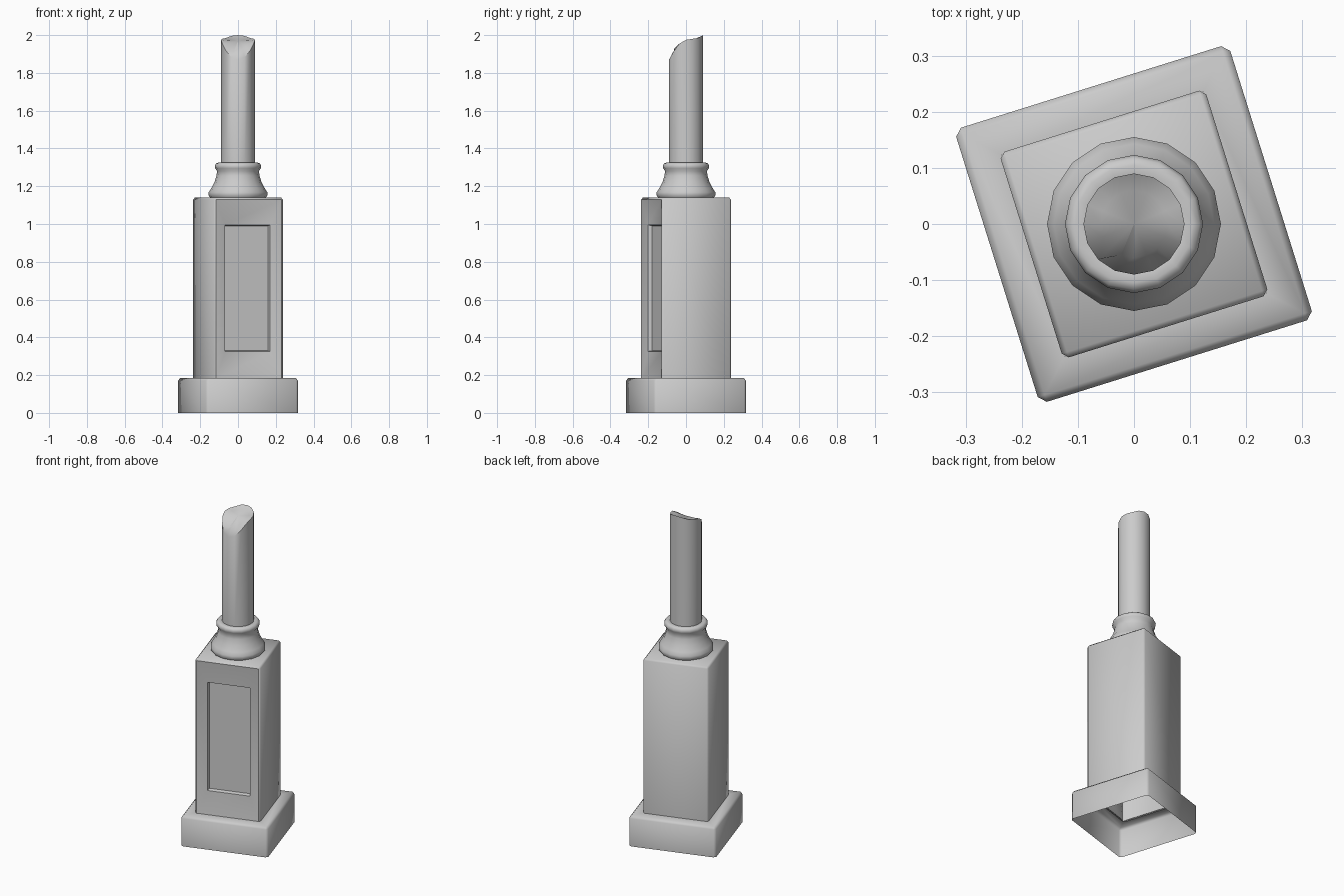
import bpy, bmesh, math

if "Cube" in bpy.data.objects:
    bpy.data.objects.remove(bpy.data.objects["Cube"])

TURN = math.radians(17.4)
SIDES = 16


def finish(bm, name, angle, turn=0.0):
    me = bpy.data.meshes.new(name)
    bm.to_mesh(me)
    bm.free()
    ob = bpy.data.objects.new(name, me)
    bpy.context.collection.objects.link(ob)
    ob.rotation_euler.z = turn
    bpy.ops.object.select_all(action='DESELECT')
    ob.select_set(True)
    bpy.context.view_layer.objects.active = ob
    bpy.ops.object.shade_smooth_by_angle(angle=math.radians(angle))
    return ob


def open_block(half, z0, z1, bevel):
    """Square block without a bottom, worn upper and corner edges."""
    bm = bmesh.new()
    bmesh.ops.create_cube(bm, size=1)
    for v in bm.verts:
        v.co.x *= half * 2
        v.co.y *= half * 2
        v.co.z = z1 if v.co.z > 0 else z0
    bm.normal_update()
    bmesh.ops.delete(bm, geom=[f for f in bm.faces if f.normal.z < -0.9], context='FACES_ONLY')
    edges = [e for e in bm.edges if not e.is_boundary]
    bmesh.ops.bevel(bm, geom=edges, offset=bevel, segments=1, affect='EDGES')
    bmesh.ops.recalc_face_normals(bm, faces=bm.faces)
    return bm


def face_towards(bm, axis, sign):
    return max(bm.faces, key=lambda f: f.normal[axis] * sign * f.calc_area())


def inset(bm, face):
    bmesh.ops.inset_region(bm, faces=[face], thickness=0.01, use_boundary=True,
                           use_even_offset=True)


def ring(bm, r, height):
    out = []
    for i in range(SIDES):
        a = 2 * math.pi * i / SIDES
        x, y = r * math.cos(a), r * math.sin(a)
        out.append(bm.verts.new((x, y, height(x, y))))
    return out


def bridge(bm, a, b):
    for i in range(SIDES):
        j = (i + 1) % SIDES
        bm.faces.new((a[i], a[j], b[j], b[i]))


# plinth: open shell with a square hole under the pedestal
bm = open_block(0.256, 0, 0.185, 0.013)
top = face_towards(bm, 2, 1)
inset(bm, top)
for v in top.verts:
    v.co.x = math.copysign(0.188, v.co.x)
    v.co.y = math.copysign(0.188, v.co.y)
bmesh.ops.delete(bm, geom=[top], context='FACES')
finish(bm, "plinth", 50, TURN)

# pedestal: mitred frame sloping in to a sunken front panel
bm = open_block(0.192, 0.18, 1.14, 0.01)
front = face_towards(bm, 1, -1)
for half, depth, z0, z1 in ((0.125, 0.02, 0.325, 0.995), (0.12, 0.042, 0.33, 0.99)):
    inset(bm, front)
    for v in front.verts:
        v.co = (math.copysign(half, v.co.x), -0.192 + depth, z1 if v.co.z > 0.6 else z0)
finish(bm, "pedestal", 50, TURN)

# moulded column foot
profile = [(0.146, 1.138), (0.155, 1.15), (0.155, 1.168), (0.143, 1.187), (0.125, 1.22),
           (0.114, 1.255), (0.111, 1.28), (0.121, 1.295), (0.123, 1.308),
           (0.117, 1.32), (0.105, 1.325), (0.088, 1.322)]
bm = bmesh.new()
rings = [ring(bm, r, lambda x, y, z=z: z) for r, z in profile]
for a, b in zip(rings, rings[1:]):
    bridge(bm, a, b)
finish(bm, "column_foot", 50)

# broken column shaft
BREAK = [(-0.09, 1.87), (-0.065, 1.915), (-0.035, 1.955), (0.0, 1.975), (0.065, 1.985), (0.09, 2.0)]


def broken(x, y):
    y = min(max(y, -0.09), 0.09)
    for (y0, z0), (y1, z1) in zip(BREAK, BREAK[1:]):
        if y <= y1 + 1e-6:
            return z0 + (z1 - z0) * (y - y0) / (y1 - y0)


bm = bmesh.new()
low = ring(bm, 0.09, lambda x, y: 1.31)
rim = ring(bm, 0.09, broken)
mid = ring(bm, 0.06, lambda x, y: broken(x, y) - 0.004)
bridge(bm, low, rim)
bridge(bm, rim, mid)
centre = bm.verts.new((0, 0, 1.968))
for i in range(SIDES):
    bm.faces.new((mid[i], mid[(i + 1) % SIDES], centre))
# small chipped ledge on the break
mid[10].co = (-0.06, -0.062, 1.93)
mid[11].co.z -= 0.012
mid[12].co.z += 0.008
finish(bm, "broken_shaft", 40)
